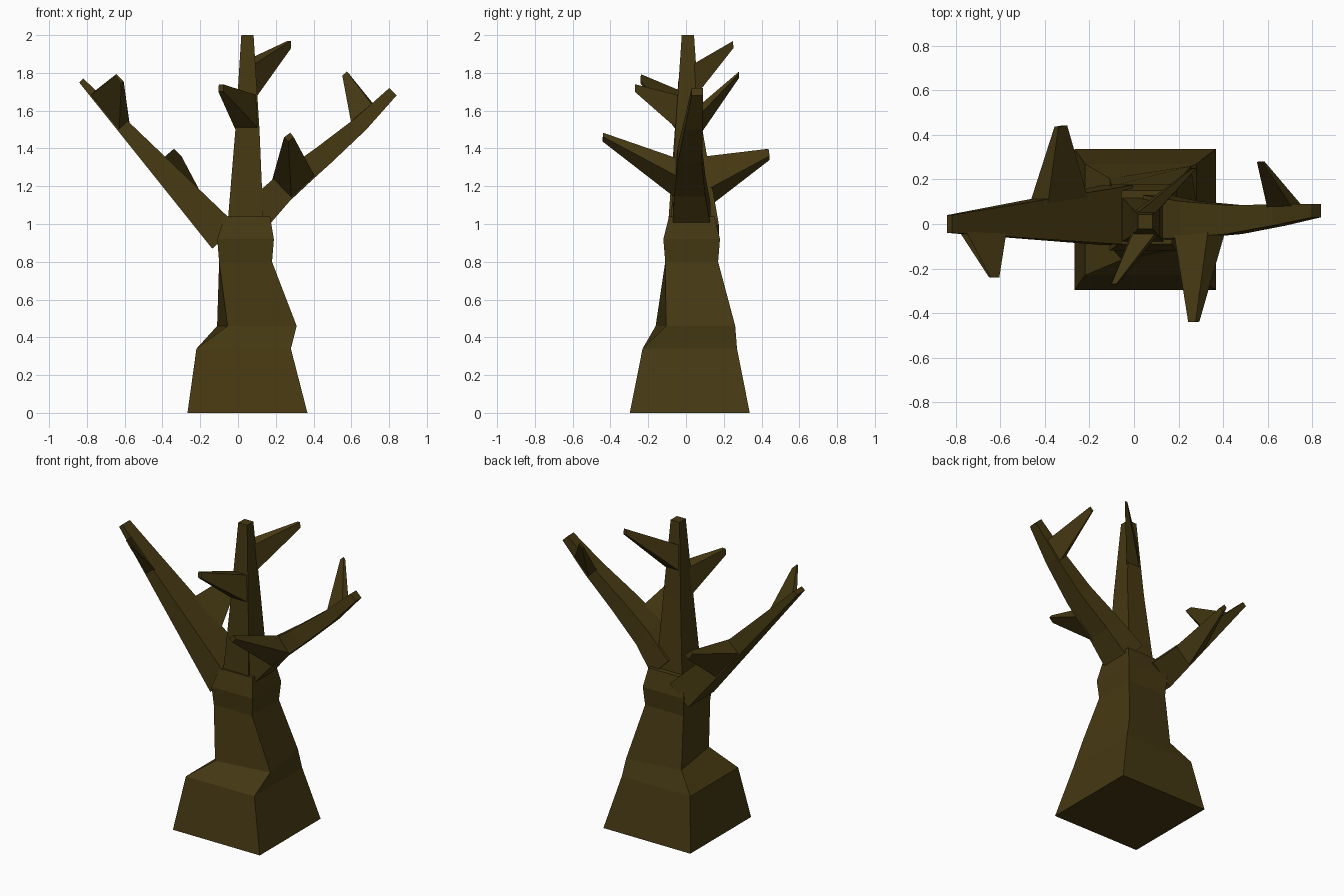
import bpy
import bmesh
from mathutils import Matrix, Vector

default = bpy.data.objects.get("Cube")
if default:
    bpy.data.objects.remove(default, do_unlink=True)

bark = bpy.data.materials.new("dark_olive_bark")
bark.use_nodes = True
colour = (0.06, 0.04, 0.006, 1)
bark.diffuse_color = colour
bark.node_tree.nodes["Principled BSDF"].inputs["Base Color"].default_value = colour


def loft(name, rings):
    """Skin a chain of four-cornered rings and cap both ends."""
    bm = bmesh.new()
    loops = [[bm.verts.new(corner) for corner in ring] for ring in rings]
    for lower, upper in zip(loops, loops[1:]):
        for i in range(len(lower)):
            bm.faces.new((lower[i - 1], lower[i], upper[i], upper[i - 1]))
    bm.faces.new(loops[0])
    bm.faces.new(loops[-1])
    bmesh.ops.recalc_face_normals(bm, faces=bm.faces)
    mesh = bpy.data.meshes.new(name)
    bm.to_mesh(mesh)
    bm.free()
    mesh.materials.append(bark)
    bpy.context.collection.objects.link(bpy.data.objects.new(name, mesh))


def rectangle(centre, across, deep):
    """Four corners around a centre from two half-side vectors."""
    return [centre - across - deep, centre + across - deep,
            centre + across + deep, centre - across + deep]


def limb(name, path, base_size, tip_size):
    """Build a limb tapering evenly along its path; return its slicing rule."""
    points = [Vector(point) for point in path]
    spans = len(points) - 1
    base_size, tip_size = Vector(base_size), Vector(tip_size)

    def slice_at(fraction):
        position = fraction * spans
        index = min(int(position), spans - 1)
        start, end = points[index], points[index + 1]
        centre = start.lerp(end, position - index)
        width, depth = base_size.lerp(tip_size, fraction) / 2
        across = Vector((0, 1, 0)).cross(end - start).normalized()
        return centre, across * width, Vector((0, depth, 0))

    loft(name, [rectangle(*slice_at(i / spans)) for i in range(spans + 1)])
    return slice_at


def twig(name, parent, start, end, tip):
    """Grow a spike from a stretch of a limb's front or back to a blunt tip."""
    tip = Vector(tip)
    root = []
    for fraction, order in ((start, (-1, 1)), (end, (1, -1))):
        centre, across, deep = parent(fraction)
        inset = deep * 0.8 if tip.y > centre.y else deep * -0.8
        root += [centre + inset + across * side for side in order]
    middle = sum(root, Vector()) / len(root)
    loft(name, [root, [tip + (corner - middle) * 0.22 for corner in root]])


def trunk_ring(x, y, z, size, twist=0):
    """Level square ring, optionally turned about the trunk."""
    turn = Matrix.Rotation(twist, 3, "Z")
    half = size / 2
    return rectangle(Vector((x, y, z)),
                     turn @ Vector((half, 0, 0)), turn @ Vector((0, half, 0)))


# Flared lower trunk with a twisted knee above its square foot
loft("lower_trunk", [
    trunk_ring(x=.05, y=.02, z=0, size=.635),
    trunk_ring(x=.03, y=.02, z=.34, size=.5),
    trunk_ring(x=.1, y=.05, z=.46, size=.37, twist=.15),
    trunk_ring(x=.04, y=.03, z=.8, size=.28),
    trunk_ring(x=.04, y=.03, z=.92, size=.3),
    trunk_ring(x=.05, y=.03, z=1.04, size=.24),
])

# Slim central leader and its two twigs
leader = limb("upper_trunk", [(.04, .02, 1), (.05, .01, 1.5), (.05, .01, 2)],
              base_size=(.19, .2), tip_size=(.065, .065))
twig("leader_front_twig", leader, start=.5, end=.68, tip=(-.09, -.27, 1.72))
twig("leader_back_twig", leader, start=.68, end=.85, tip=(.27, .25, 1.95))

# Long straight branch on the model's right
right = limb("right_branch", [(-.07, .04, .93), (-.83, 0, 1.76)],
             base_size=(.18, .27), tip_size=(.03, .08))
twig("right_branch_front_twig", right, start=.7, end=.92, tip=(-.63, -.24, 1.77))
twig("right_branch_back_twig", right, start=.25, end=.47, tip=(-.33, .44, 1.37))

# Crooked branch on the model's left
left = limb("left_branch",
            [(.1, .03, 1.05), (.25, .02, 1.2), (.45, .02, 1.36),
             (.65, .04, 1.53), (.82, .06, 1.7)],
            base_size=(.17, .2), tip_size=(.055, .06))
twig("left_branch_front_twig", left, start=.22, end=.4, tip=(.27, -.44, 1.46))
twig("left_branch_back_twig", left, start=.72, end=.87, tip=(.57, .28, 1.79))
